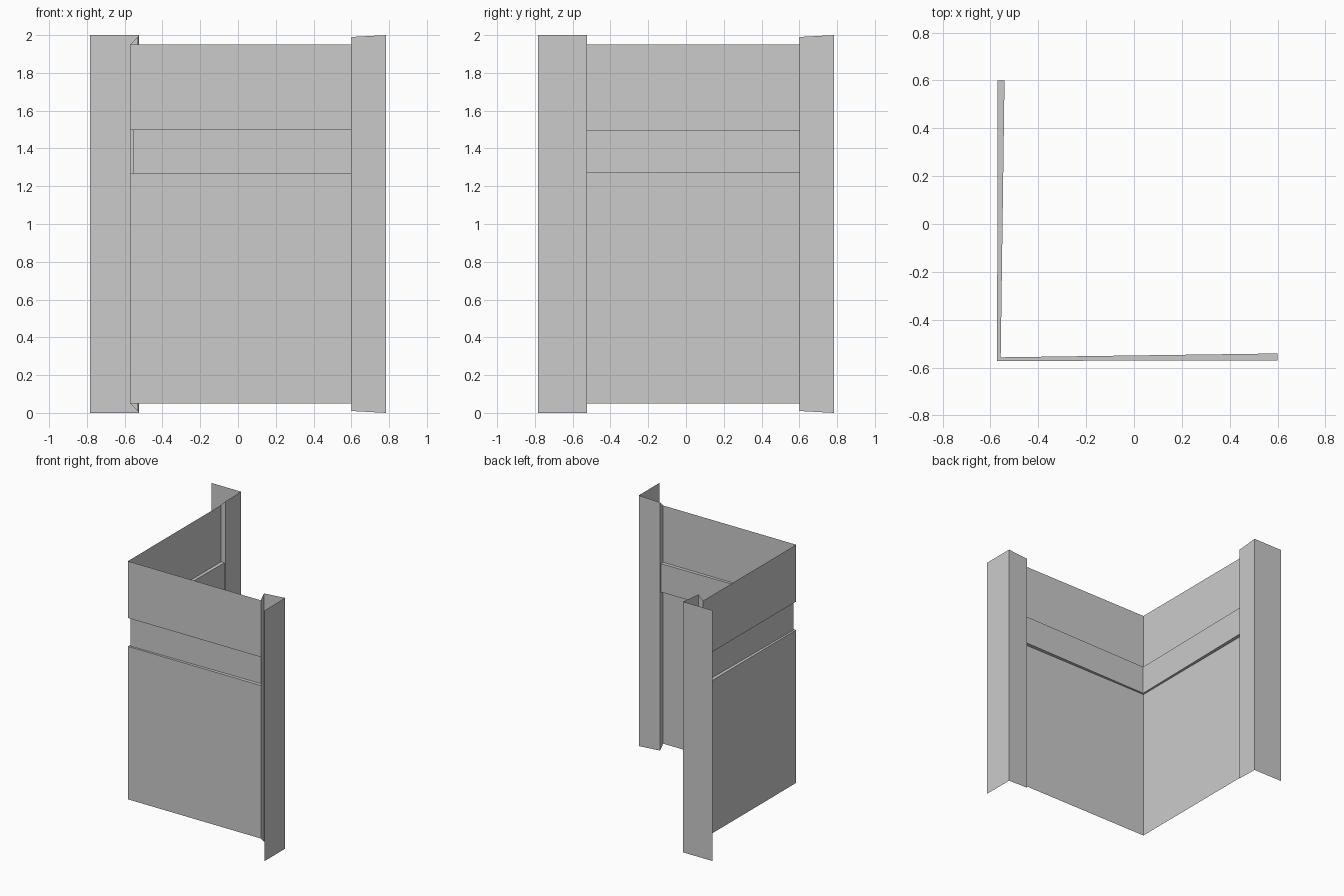
import bpy, bmesh

if "Cube" in bpy.data.objects:
    bpy.data.objects.remove(bpy.data.objects["Cube"])

END = 0.6        # where each wall stops
OUT = 0.783      # outer edge of the end flanges


def sheet(name, strips):
    """Thin sheet made of quads between successive pairs of points."""
    bm = bmesh.new()
    for row_a, row_b in strips:
        a = [bm.verts.new(p) for p in row_a]
        b = [bm.verts.new(p) for p in row_b]
        for i in range(len(a) - 1):
            bm.faces.new((a[i], b[i], b[i + 1], a[i + 1]))
    bmesh.ops.remove_doubles(bm, verts=bm.verts, dist=1e-5)
    me = bpy.data.meshes.new(name)
    bm.to_mesh(me)
    bm.free()
    ob = bpy.data.objects.new(name, me)
    bpy.context.collection.objects.link(ob)
    return ob


def swap(points, flip):
    """Reflect across the corner diagonal for the second wing."""
    return [(y, x, z) if flip else (x, y, z) for x, y, z in points]


# Wall profile: (offset at corner, offset at end, height), with recessed band
profile = [(-0.572, -0.57, 0.05), (-0.572, -0.57, 1.27),
           (-0.557, -0.541, 1.27), (-0.557, -0.541, 1.497),
           (-0.572, -0.57, 1.497), (-0.572, -0.57, 1.95)]

# Trim section: (x, y, height margin) along chamfer, return and flange
trim = [(END, -0.57, 0.05), (END, -0.53, 0.01),
        (OUT, -0.523, 0.0), (OUT, -OUT, 0.0)]

for wing, flip in (("front", False), ("side", True)):
    # Wall with recessed horizontal band
    corner = swap([(c, c, z) for c, e, z in profile], flip)
    end = swap([(END, e, z) for c, e, z in profile], flip)
    pair = (end, corner) if flip else (corner, end)
    sheet(wing + "_wall", [pair])

    # Folded end trim
    low = swap([(x, y, m) for x, y, m in trim], flip)
    high = swap([(x, y, 2 - m) for x, y, m in trim], flip)
    pair = (low, high) if flip else (high, low)
    sheet(wing + "_end_trim", [pair])
